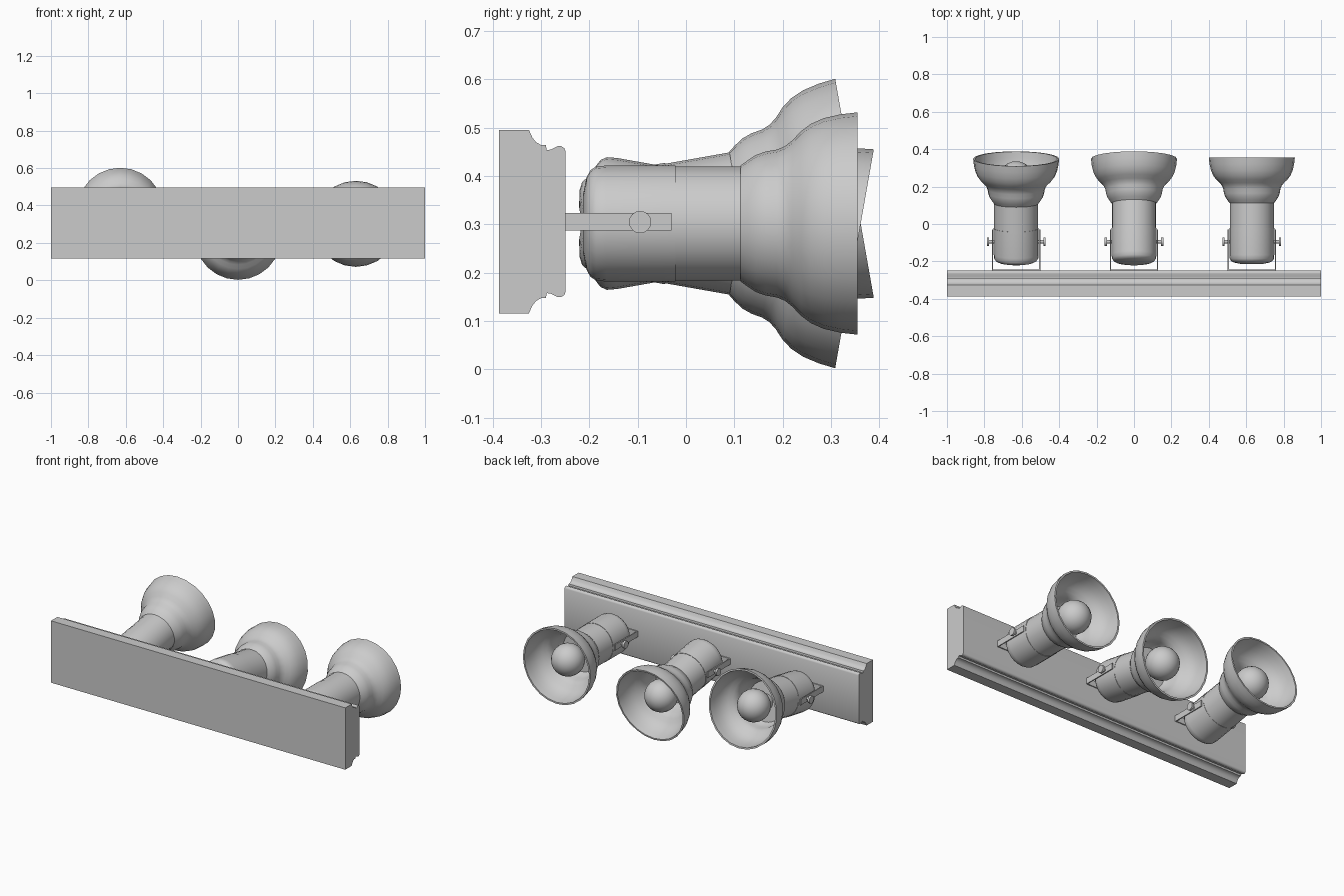
import bpy, bmesh, math
from mathutils import Matrix, Vector

if "Cube" in bpy.data.objects:
    bpy.data.objects.remove(bpy.data.objects["Cube"])

AXIS_Z = 0.302       # height of the lamp centre line
PIVOT_Y = -0.065     # lamps tilt about this point


def finish(bm, name, matrix=None):
    bmesh.ops.remove_doubles(bm, verts=bm.verts, dist=1e-5)
    bmesh.ops.recalc_face_normals(bm, faces=bm.faces)
    mesh = bpy.data.meshes.new(name)
    bm.to_mesh(mesh)
    bm.free()
    obj = bpy.data.objects.new(name, mesh)
    bpy.context.collection.objects.link(obj)
    if matrix is not None:
        obj.matrix_world = matrix
    return obj


def lathe(name, profile, matrix, steps=24):
    """Revolve (y, radius) points around the Y axis."""
    bm = bmesh.new()
    verts = [bm.verts.new((r, y, 0)) for y, r in profile]
    edges = [bm.edges.new(p) for p in zip(verts, verts[1:])]
    bmesh.ops.spin(bm, geom=verts + edges, cent=(0, 0, 0), axis=(0, 1, 0),
                   angle=math.tau, steps=steps, use_duplicate=False)
    return finish(bm, name, matrix)


def extrude(name, points, vec, matrix=None):
    """Extrude a closed outline along vec."""
    bm = bmesh.new()
    face = bm.faces.new([bm.verts.new(p) for p in points])
    res = bmesh.ops.extrude_face_region(bm, geom=[face], use_keep_orig=True)
    moved = [v for v in res["geom"] if isinstance(v, bmesh.types.BMVert)]
    bmesh.ops.translate(bm, verts=moved, vec=vec)
    return finish(bm, name, matrix)


# Moulded wall plate: half profile (y, z offset) mirrored in z
half = [(-0.387, 0.19), (-0.325, 0.19), (-0.318, 0.174), (-0.31, 0.164),
        (-0.299, 0.158), (-0.29, 0.158), (-0.288, 0.148), (-0.28, 0.149),
        (-0.266, 0.156), (-0.258, 0.156), (-0.252, 0.152), (-0.249, 0.145)]
outline = half + [(y, -z) for y, z in reversed(half)]
extrude("wall_plate", [(-1, y, 0.306 + z) for y, z in outline], Vector((2, 0, 0)))

# Lamp profiles (y, radius)
body = [(-0.213, 0), (-0.213, 0.06), (-0.206, 0.095), (-0.198, 0.11),
        (-0.186, 0.118), (-0.165, 0.12), (-0.022, 0.12), (-0.022, 0)]
neck = [(-0.03, 0), (-0.03, 0.118), (0.125, 0.118), (0.125, 0)]
bell = [(0.113, 0.12), (0.128, 0.131), (0.145, 0.142), (0.165, 0.149),
        (0.188, 0.153), (0.205, 0.16), (0.22, 0.172), (0.238, 0.191),
        (0.258, 0.206), (0.285, 0.218), (0.32, 0.226), (0.355, 0.23)]
shade = bell + [(y, r - 0.01) for y, r in reversed(bell)]
bulb = [(0.12, 0.045), (0.16, 0.045)]
bulb += [(0.245 - 0.095 * math.cos(a), 0.095 * math.sin(a))
         for a in [math.radians(30 + 15 * i) for i in range(11)]]

for label, x, tilt in (("left", -0.63, 10), ("centre", 0, -10), ("right", 0.63, 0)):
    # Tilting lamp head
    place = (Matrix.Translation((x, PIVOT_Y, AXIS_Z))
             @ Matrix.Rotation(math.radians(tilt), 4, 'X')
             @ Matrix.Translation((0, -PIVOT_Y, 0)))
    lathe(label + "_lamp_body", body, place)
    lathe(label + "_lamp_neck", neck, place)
    lathe(label + "_lamp_shade", shade, place)
    lathe(label + "_bulb", bulb, place)

    # U-shaped bracket
    u = [(-0.129, -0.03), (-0.129, -0.251), (0.129, -0.251), (0.129, -0.03),
         (0.123, -0.03), (0.123, -0.243), (-0.123, -0.243), (-0.123, -0.03)]
    extrude(label + "_bracket", [(x + px, py, 0.288) for px, py in u],
            Vector((0, 0, 0.036)))

    # Pivot screws with flat round heads, one on each side
    for side in (-1, 1):
        turn = (Matrix.Translation((x, -0.095, 0.305))
                @ Matrix.Rotation(-side * math.pi / 2, 4, 'Z'))
        screw = [(0.11, 0), (0.11, 0.009), (0.145, 0.009), (0.145, 0.023),
                 (0.157, 0.023), (0.157, 0)]
        lathe(f"{label}_pivot_screw_{'left' if side < 0 else 'right'}", screw, turn, 16)

# Smooth shading with sharp edges kept
for obj in bpy.context.scene.objects:
    obj.select_set(True)
    bpy.context.view_layer.objects.active = obj
bpy.ops.object.shade_smooth_by_angle(angle=math.radians(35))
